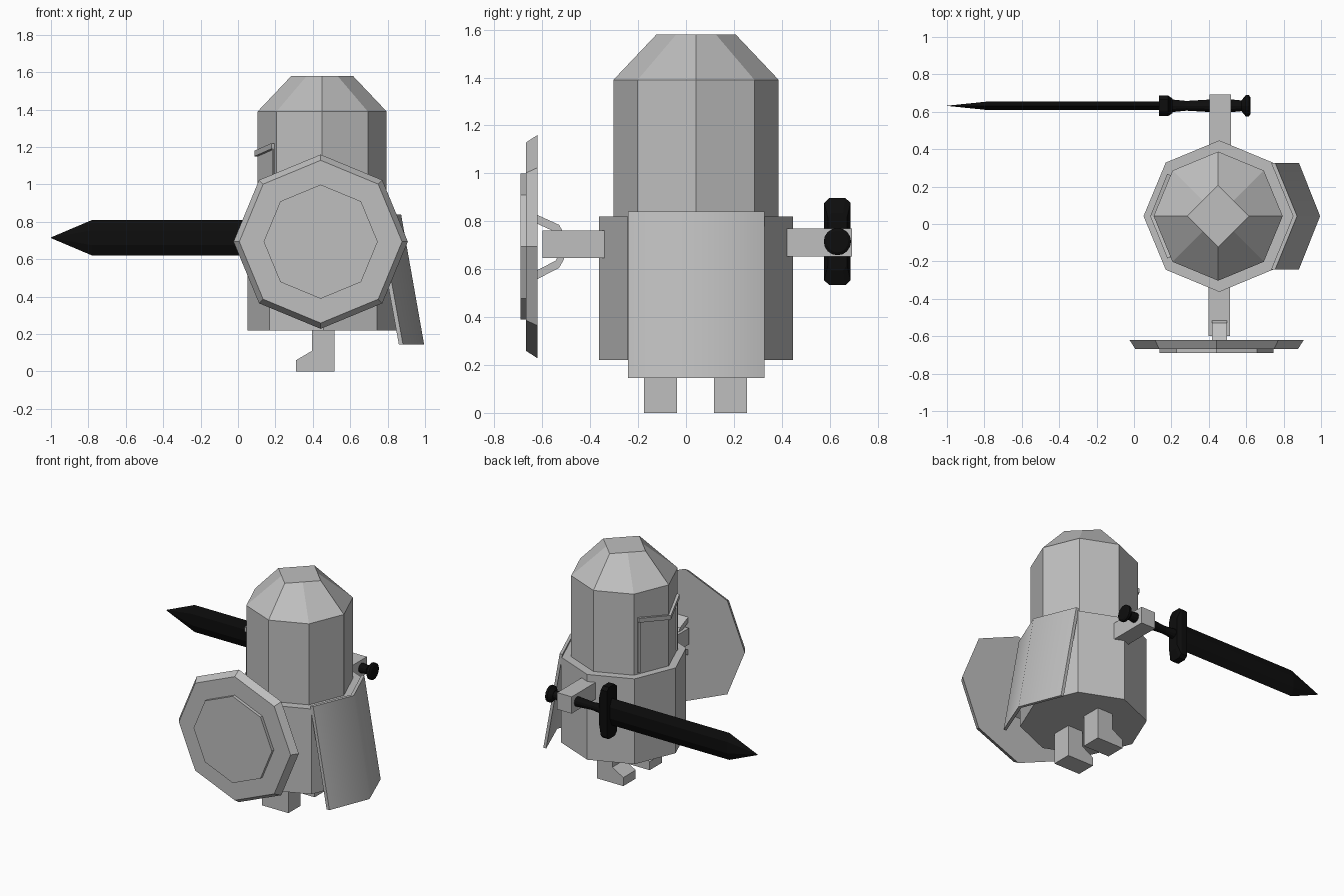
import bpy, bmesh, math
from mathutils import Vector

if "Cube" in bpy.data.objects:
    bpy.data.objects.remove(bpy.data.objects["Cube"])

CX, CY = 0.45, 0.042      # axis of the figure


def material(name, value):
    m = bpy.data.materials.new(name)
    m.diffuse_color = (value, value, value, 1)
    m.use_nodes = True
    m.node_tree.nodes["Principled BSDF"].inputs["Base Color"].default_value = m.diffuse_color
    return m


GREY = material("stone_grey", 0.52)
BLACK = material("sword_black", 0.004)


def finish(name, bm, mat=GREY, smooth=False):
    bmesh.ops.remove_doubles(bm, verts=bm.verts, dist=1e-5)
    bmesh.ops.recalc_face_normals(bm, faces=bm.faces)
    me = bpy.data.meshes.new(name)
    bm.to_mesh(me)
    bm.free()
    me.materials.append(mat)
    for p in me.polygons:
        p.use_smooth = smooth
    ob = bpy.data.objects.new(name, me)
    bpy.context.collection.objects.link(ob)
    return ob


def loft(name, rings, mat=GREY):
    """Skin a list of equal-length point rings and cap both ends."""
    bm = bmesh.new()
    vs = [[bm.verts.new(p) for p in r] for r in rings]
    n = len(rings[0])
    for a, b in zip(vs, vs[1:]):
        for i in range(n):
            j = (i + 1) % n
            bm.faces.new((a[i], a[j], b[j], b[i]))
    bm.faces.new(vs[0])
    bm.faces.new(vs[-1])
    return finish(name, bm, mat)


def ring(c, r, axis, n=8):
    pts = []
    for i in range(n):
        a = 2 * math.pi * i / n
        u, v = r * math.cos(a), r * math.sin(a)
        off = {"x": (0, u, v), "y": (u, 0, v), "z": (u, v, 0)}[axis]
        pts.append(Vector(c) + Vector(off))
    return pts


def box(name, lo, hi, mat=GREY):
    (x0, y0, z0), (x1, y1, z1) = lo, hi
    q = [(x0, y0), (x1, y0), (x1, y1), (x0, y1)]
    return loft(name, [[(x, y, z) for x, y in q] for z in (z0, z1)], mat)


# Body
loft("body", [ring((CX + .006, CY, z), 0.405, "z") for z in (0.22, 0.82)])

# Helmet: octagonal barrel and a dome ending in a diamond-shaped flat
top = ring((CX, CY, 1.58), 0.165, "z")
for i in range(1, 8, 2):
    top[i] = (top[i - 1] + top[(i + 1) % 8]) / 2
loft("helmet", [ring((CX, CY, 0.82), 0.345, "z"), ring((CX, CY, 1.39), 0.345, "z"), top])

# Visor brow and side posts on the two faces toward -x
nose = Vector((0.105, CY, 0))
for s, side in ((1, "left"), (-1, "right")):
    corner = Vector((CX - 0.244, CY + s * 0.244, 0))
    end = corner.lerp(nose, 0.1)
    post = corner.lerp(nose, 0.17)
    out = Vector((-0.018, s * 0.006, 0))

    def section(p, z0, z1, o):
        return [p + Vector((0, 0, z0)), p + Vector((0, 0, z1)),
                p + o + Vector((0, 0, z1)), p + o + Vector((0, 0, z0))]
    loft("visor_brow_" + side, [section(nose, 1.15, 1.18, Vector((-0.018, 0, 0))),
                                section(end, 1.19, 1.22, out)])
    loft("visor_post_" + side, [section(end, 0.83, 1.20, out * 0.4),
                                section(post, 0.83, 1.20, out * 0.4)])

# Cape: two panels flaring away from the back
bm = bmesh.new()
rows = []
for z, xs, xm in ((0.84, 0.755, 0.872), (0.145, 0.882, 0.995)):
    rows.append([bm.verts.new((x, y, z)) for x, y in
                 ((xs, CY - 0.285), (xm, CY), (xs, CY + 0.285))])
    rows.append([bm.verts.new((x - 0.022, y, z)) for x, y in
                 ((xs, CY - 0.285), (xm, CY), (xs, CY + 0.285))])
to, ti, bo, bi = rows
for i in range(2):
    for a, b in ((to, bo), (ti, bi), (to, ti), (bo, bi)):
        bm.faces.new((a[i], a[i + 1], b[i + 1], b[i]))
for i in (0, 2):
    bm.faces.new((to[i], ti[i], bi[i], bo[i]))
cape = finish("cape", bm, GREY, True)
bpy.context.view_layer.objects.active = cape
cape.select_set(True)
bpy.ops.object.shade_smooth_by_angle(angle=math.radians(50))

# Legs with toes toward -x
foot = [(0.31, 0), (0.515, 0), (0.515, 0.24), (0.395, 0.24), (0.395, 0.11), (0.31, 0.06)]
for name, y0, y1 in (("leg_right", -0.175, -0.038), ("leg_left", 0.117, 0.255)):
    loft(name, [[(x, y, z) for x, z in foot] for y in (y0, y1)])

# Arms
box("arm_right", (0.397, -0.60, 0.647), (0.513, -0.33, 0.762))
box("arm_left", (0.405, 0.40, 0.652), (0.518, 0.693, 0.77))

# Shield: bevelled octagon with a raised centre
SX, SZ = 0.442, 0.694
loft("shield", [ring((SX, y, SZ), r, "y") for y, r in ((-0.62, 0.466), (-0.668, 0.435))])
loft("shield_boss", [ring((SX, y, SZ), 0.305, "y") for y in (-0.66, -0.69)])

# Strap behind the shield: a bent band
strap = [(-0.622, 0.827), (-0.53, 0.785), (-0.51, 0.75), (-0.51, 0.64),
         (-0.53, 0.605), (-0.622, 0.558)]
inner = [(-0.622, 0.79), (-0.545, 0.755), (-0.533, 0.735), (-0.533, 0.655),
         (-0.545, 0.635), (-0.622, 0.595)]
loft("shield_strap", [[(x, y, z) for x in (0.417, 0.497)]
                      + [(x, yi, zi) for x in (0.497, 0.417)]
                      for (y, z), (yi, zi) in zip(strap, inner)])

# Sword, pointing to -x
WY, WZ = 0.632, 0.715


def blade(x, s):
    q = [(0, 0.095), (0.023, 0.04), (0.023, -0.04), (0, -0.095), (-0.023, -0.04), (-0.023, 0.04)]
    return [(x, WY + y * s, WZ + z * s) for y, z in q]


loft("sword_blade", [blade(0.15, 1), blade(-0.78, 1), blade(-1.0, 0.02)], BLACK)


def guard(x, h, w, c):
    q = [(w, h - c), (w * 0.6, h), (-w * 0.6, h), (-w, h - c),
         (-w, c - h), (-w * 0.6, -h), (w * 0.6, -h), (w, c - h)]
    return [(x, WY + y, WZ + z) for y, z in q]


loft("sword_guard", [guard(0.135, 0.182, 0.055, 0.02), guard(0.182, 0.182, 0.055, 0.02),
                     guard(0.205, 0.12, 0.04, 0.02)], BLACK)
loft("sword_grip", [ring((x, WY, WZ), r, "x", 12) for x, r in
                    ((0.19, 0.035), (0.28, 0.026), (0.40, 0.033), (0.53, 0.033), (0.60, 0.026))],
     BLACK)
loft("sword_pommel", [ring((x, WY, WZ), r, "x", 16) for x, r in
                      ((0.575, 0.03), (0.598, 0.057), (0.615, 0.057), (0.622, 0.045))], BLACK)
